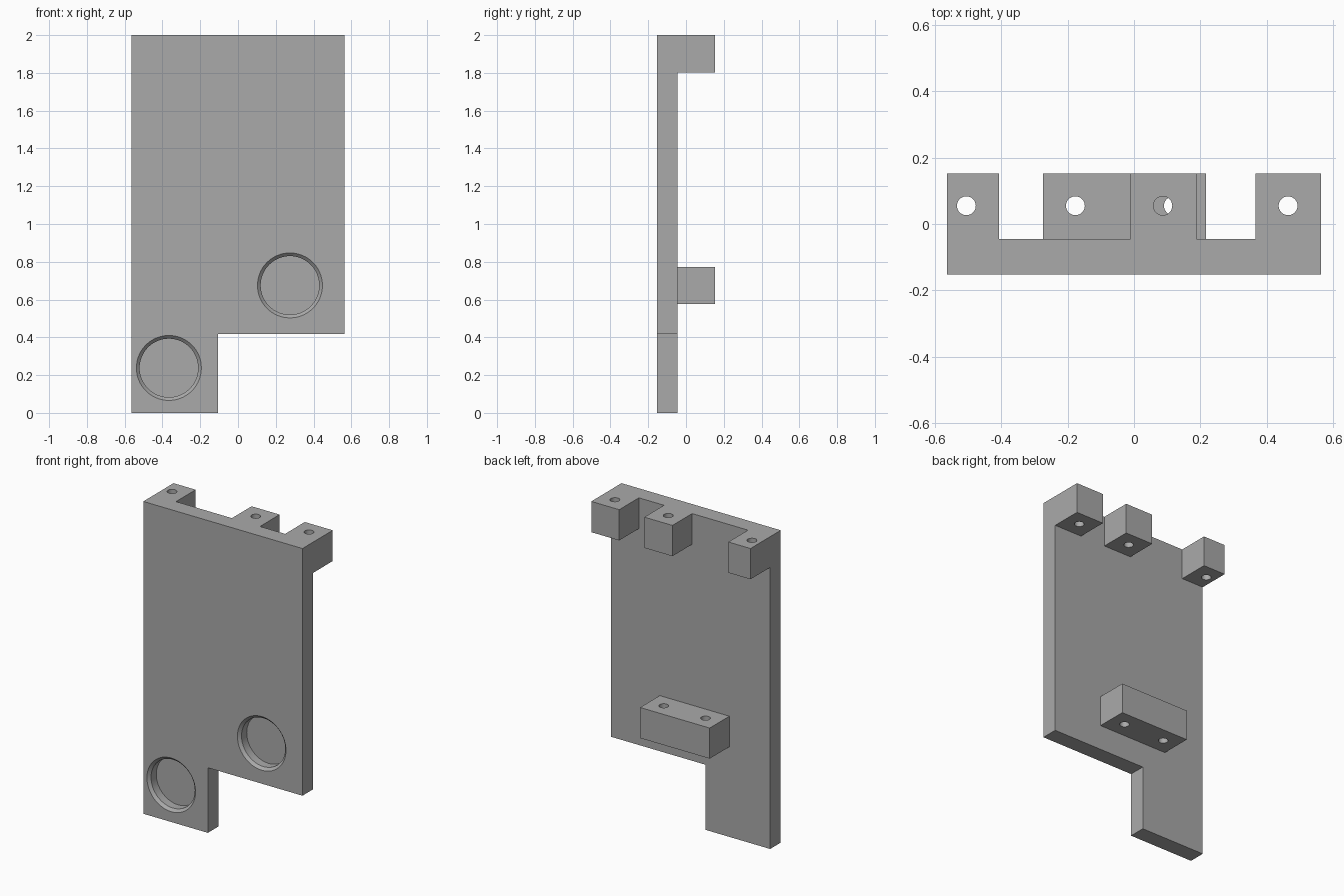
import bpy
import bmesh
import math
from mathutils import Matrix, Vector

old = bpy.data.objects.get("Cube")
if old:
    bpy.data.objects.remove(old, do_unlink=True)

grey = bpy.data.materials.new("plain grey")
grey.use_nodes = True
colour = (0.4, 0.4, 0.4, 1)
grey.diffuse_color = colour
grey.node_tree.nodes["Principled BSDF"].inputs["Base Color"].default_value = colour

FRONT, PLATE_BACK, BACK = -0.153, -0.046, 0.153
HALF, TOP = 0.564, 2.0
HOLE_Y, HOLE_R = 0.055, 0.0285


def add_object(name, bm):
    bmesh.ops.recalc_face_normals(bm, faces=bm.faces)
    mesh = bpy.data.meshes.new(name)
    bm.to_mesh(mesh)
    bm.free()
    mesh.materials.append(grey)
    obj = bpy.data.objects.new(name, mesh)
    bpy.context.collection.objects.link(obj)
    return obj


def prism(name, outline, start, depth):
    """Extrude an outline of points along a depth vector."""
    bm = bmesh.new()
    face = bm.faces.new([bm.verts.new(Vector(p) + Vector(start)) for p in outline])
    new = bmesh.ops.extrude_face_region(bm, geom=[face])["geom"]
    verts = [v for v in new if isinstance(v, bmesh.types.BMVert)]
    bmesh.ops.translate(bm, verts=verts, vec=depth)
    return add_object(name, bm)


def turned(name, profile, matrix, sides=64):
    """Closed round solid from (radius, height) rings."""
    bm = bmesh.new()
    rings = []
    for r, h in profile:
        angles = [2 * math.pi * i / sides for i in range(sides)]
        rings.append([bm.verts.new((r * math.cos(a), r * math.sin(a), h)) for a in angles])
    for a, b in zip(rings, rings[1:]):
        for i in range(sides):
            j = (i + 1) % sides
            bm.faces.new((a[i], a[j], b[j], b[i]))
    bm.faces.new(rings[0])
    bm.faces.new(rings[-1])
    bmesh.ops.transform(bm, matrix=matrix, verts=bm.verts)
    return add_object(name, bm)


def combine(target, tool, operation):
    mod = target.modifiers.new(tool.name, "BOOLEAN")
    mod.operation = operation
    mod.solver = "EXACT"
    mod.object = tool
    bpy.context.view_layer.objects.active = target
    bpy.ops.object.modifier_apply(modifier=mod.name)
    bpy.data.objects.remove(tool, do_unlink=True)


# Stepped plate with the three upper lugs joined to it
outline = [(-HALF, 0, 0), (-0.106, 0, 0), (-0.106, 0, 0.417), (HALF, 0, 0.417),
           (HALF, 0, TOP), (-HALF, 0, TOP)]
plate = prism("mounting_plate", outline, (0, FRONT, 0), (0, PLATE_BACK - FRONT, 0))


def block(name, x0, x1, z0, z1, y0):
    side = [(x0, y0, z0), (x1, y0, z0), (x1, y0, z1), (x0, y0, z1)]
    return prism(name, side, (0, 0, 0), (0, BACK - y0, 0))


lugs = [(-HALF, -0.407), (-0.011, 0.188), (0.366, HALF)]
for x0, x1 in lugs:
    combine(plate, block("upper_lug", x0, x1, 1.803, TOP, FRONT + 0.05), "UNION")

# Lower block on the back
combine(plate, block("lower_block", -0.275, 0.218, 0.577, 0.773, FRONT + 0.09), "UNION")

# Screw holes through the lugs and the lower block
for x, z in [(-0.506, 1.9), (0.087, 1.9), (0.465, 1.9), (-0.177, 0.675), (0.119, 0.675)]:
    drill = turned("screw_hole", [(HOLE_R, -0.15), (HOLE_R, 0.15)],
                   Matrix.Translation((x, HOLE_Y, z)), 32)
    combine(plate, drill, "DIFFERENCE")

# Round front recesses with a bevelled rim
rim = [(0.182, -0.01), (0.155, 0.017), (0.155, 0.07)]
for x, z in [(0.275, 0.675), (-0.366, 0.238)]:
    place = Matrix.Translation((x, FRONT, z)) @ Matrix.Rotation(-math.pi / 2, 4, "X")
    combine(plate, turned("round_recess", rim, place), "DIFFERENCE")

bpy.ops.object.select_all(action="DESELECT")
plate.select_set(True)
bpy.context.view_layer.objects.active = plate
bpy.ops.object.shade_smooth_by_angle(angle=math.radians(30))
